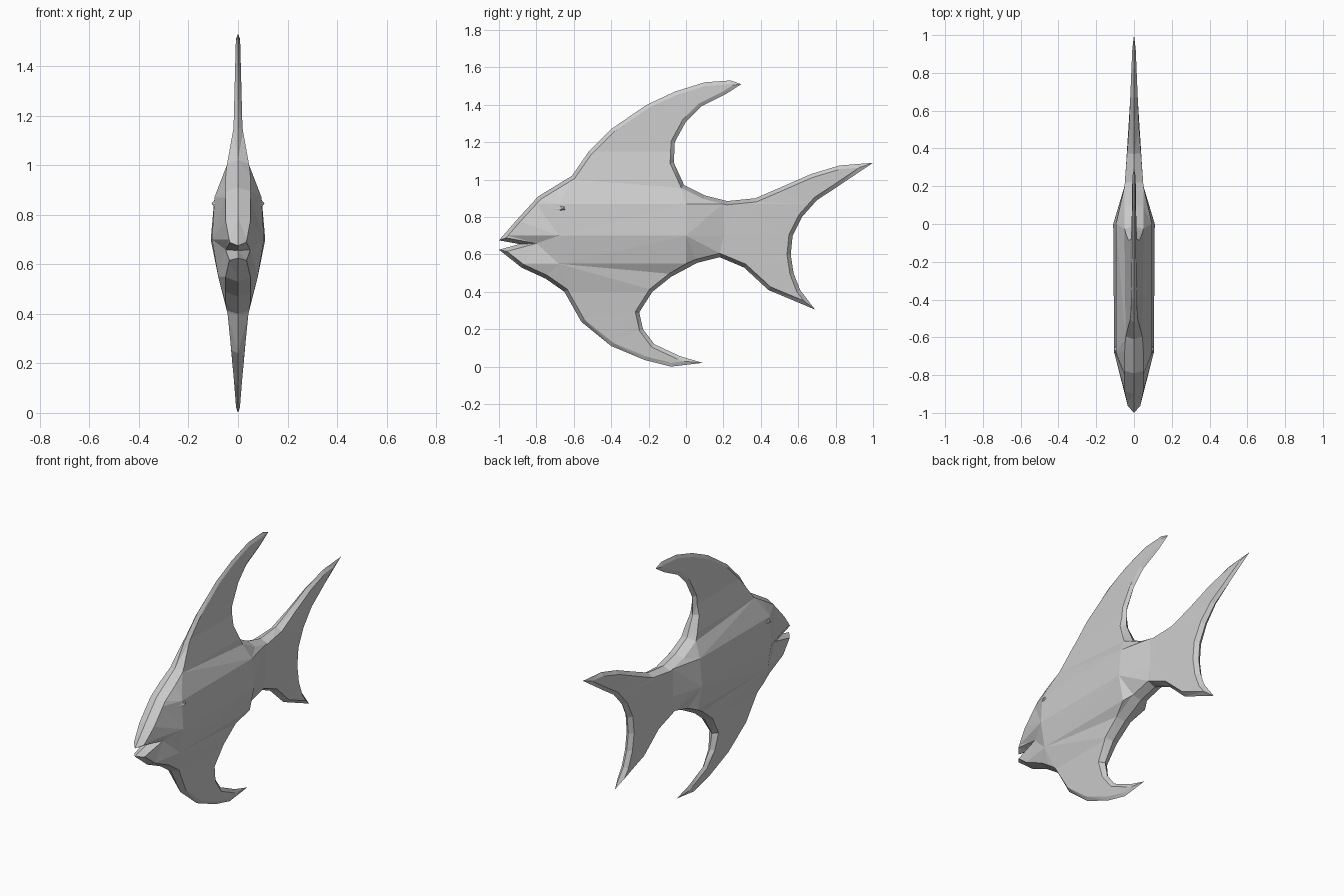
import bpy, bmesh
from mathutils import Vector

cube = bpy.data.objects.get("Cube")
if cube:
    bpy.data.objects.remove(cube)

grey = bpy.data.materials.new("light_grey")
grey.use_nodes = True
grey.diffuse_color = (0.6, 0.6, 0.6, 1)
grey.node_tree.nodes["Principled BSDF"].inputs["Base Color"].default_value = (0.6, 0.6, 0.6, 1)

# Silhouette as (y, z) runs, going round the fish from the upper lip
forehead = [(-1, .675), (-.9, .79), (-.79, .91), (-.61, 1.02)]
dorsal_fin = [(-.52, 1.15), (-.4, 1.27), (-.21, 1.4), (-.06, 1.47), (.1, 1.52), (.24, 1.53),
              (.295, 1.51), (.21, 1.455), (.08, 1.39), (0, 1.31), (-.06, 1.2), (-.065, 1.09)]
tail_top = [(-.01, .97), (.1, .915), (.22, .885), (.37, .9), (.51, .96), (.67, 1.03), (.82, 1.075)]
tail_fin = [(1, 1.09), (.8, .955), (.7, .89), (.62, .8), (.57, .7), (.56, .6), (.575, .5),
            (.61, .41), (.69, .305), (.44, .41), (.31, .53)]
belly_back = [(.18, .585), (.06, .555), (-.08, .48), (-.18, .4)]
belly_fin = [(-.25, .29), (-.23, .2), (-.17, .12), (-.03, .055), (.09, .02), (-.08, 0),
             (-.22, .035), (-.4, .11), (-.56, .24)]
chin = [(-.65, .4), (-.75, .47), (-.88, .53), (-1, .625), (-.89, .655)]
outline = forehead + dorsal_fin + tail_top + tail_fin + belly_back + belly_fin + chin

# Half thickness of the body along its length and over its height
ALONG = [(-1, .025), (-.8, .07), (-.68, .105), (0, .11), (.2, .05), (.5, .027), (1, .006)]
UPWARD = [(0, .006), (.2, .022), (.4, .042), (.55, .08), (.7, .11), (.87, .095),
          (1, .045), (1.15, .018), (1.53, .008)]


def interpolate(table, t):
    for (a, va), (b, vb) in zip(table, table[1:]):
        if t <= b:
            return va + (vb - va) * max(0, t - a) / (b - a)
    return table[-1][1]


def half_thickness(co):
    return min(interpolate(ALONG, co.y), interpolate(UPWARD, co.z))


def make_object(name, bm):
    mesh = bpy.data.meshes.new(name)
    bm.to_mesh(mesh)
    bm.free()
    mesh.materials.append(grey)
    obj = bpy.data.objects.new(name, mesh)
    bpy.context.collection.objects.link(obj)
    mirror = obj.modifiers.new("mirror", "MIRROR")
    mirror.merge_threshold = 0.0005
    return obj


# Body and fins: flat silhouette with an inset rim
bm = bmesh.new()
side = bm.faces.new([bm.verts.new((0, y, z)) for y, z in outline])
side.normal_update()
if side.normal.x < 0:
    side.normal_flip()
bmesh.ops.inset_region(bm, faces=[side], thickness=0.02, use_boundary=True, use_even_offset=True)


def is_rim(face):
    return any(e.is_boundary for e in face.edges)


# Cut the flank along its facet lines
cuts = [((0, y, 0), (0, 1, 0)) for y in (-.68, 0, .2)]
cuts += [((0, 0, z), (0, 0, 1)) for z in (.4, .55, .7, .87, 1, 1.15)]
for point, normal in cuts:
    flank = [f for f in bm.faces if not is_rim(f)]
    edges = {e for f in flank for e in f.edges}
    verts = {v for f in flank for v in f.verts}
    bmesh.ops.bisect_plane(bm, geom=flank + list(edges) + list(verts), dist=0.0005,
                           plane_co=point, plane_no=normal)

# Swell the flank outward, leaving a narrower bevel at the rim
widths = {}
for v in bm.verts:
    if not v.is_boundary:
        width = half_thickness(v.co)
        widths[v] = min(.05, width) if any(is_rim(f) for f in v.link_faces) else width
bmesh.ops.triangulate(bm, faces=bm.faces[:])
for v, width in widths.items():
    v.co.x = width
make_object("fish_body", bm)

# Eyes: low angular bumps on the cheeks
bm = bmesh.new()
rim = [(-.74, .84), (-.70, .88), (-.64, .87), (-.63, .83), (-.70, .82)]
ring = []
for y, z in rim:
    p = Vector((0, y, z))
    ring.append(bm.verts.new((half_thickness(p) - .015, y, z)))
peak = bm.verts.new((.107, -.66, .845))
for a, b in zip(ring, ring[1:] + ring[:1]):
    bm.faces.new((a, b, peak))
bmesh.ops.recalc_face_normals(bm, faces=bm.faces[:])
for f in bm.faces:
    f.normal_update()
if sum(f.normal.x for f in bm.faces) < 0:
    bmesh.ops.reverse_faces(bm, faces=bm.faces[:])
make_object("eye_bumps", bm)
